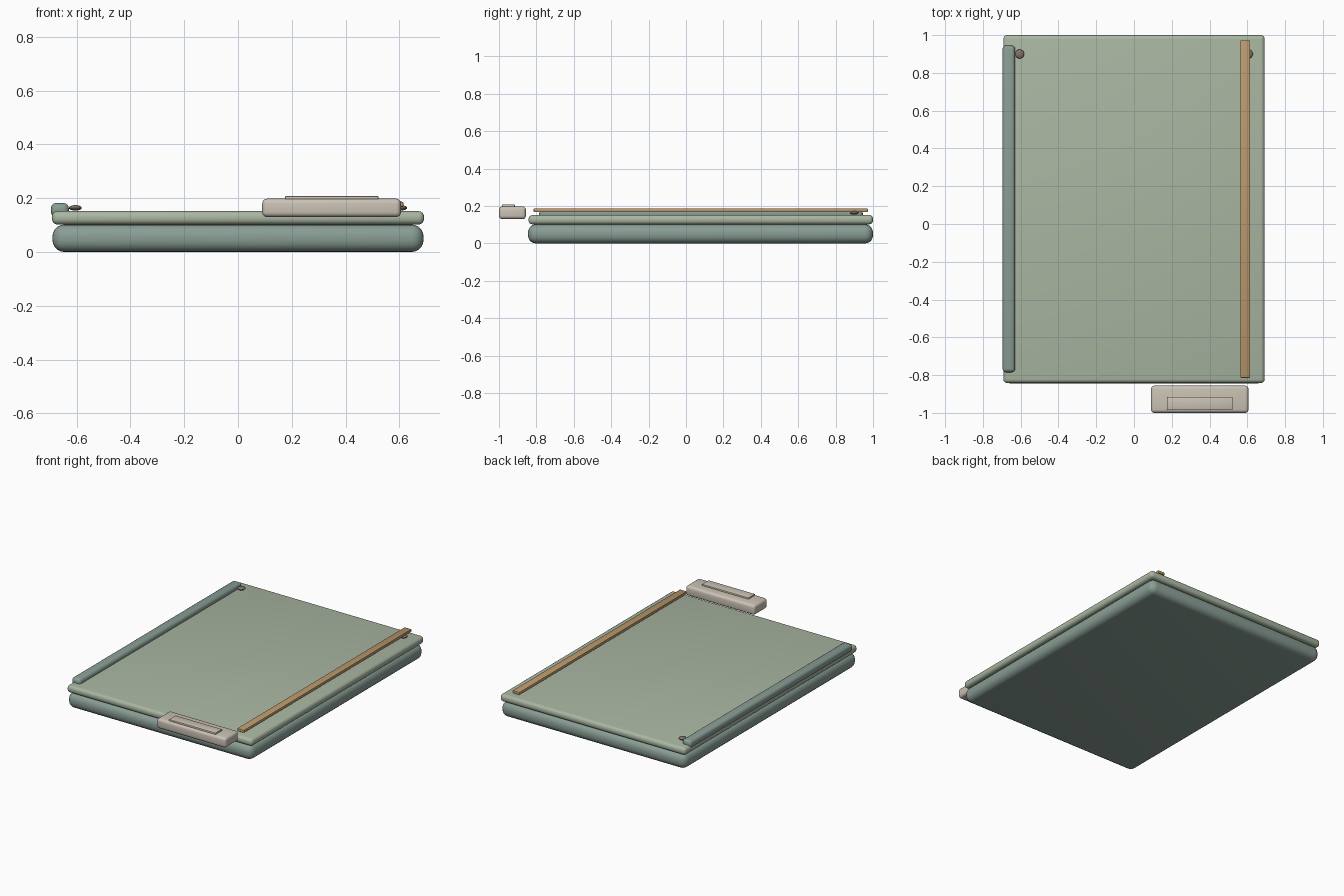
import bpy

if "Cube" in bpy.data.objects:
    bpy.data.objects.remove(bpy.data.objects["Cube"])


def material(name, rgb):
    m = bpy.data.materials.new(name)
    m.diffuse_color = (*rgb, 1)
    m.use_nodes = True
    m.node_tree.nodes["Principled BSDF"].inputs["Base Color"].default_value = m.diffuse_color
    return m


def smooth(ob):
    bpy.ops.object.select_all(action='DESELECT')
    ob.select_set(True)
    bpy.context.view_layer.objects.active = ob
    bpy.ops.object.shade_smooth_by_angle()


def box(name, x, y, z, bevel, mat, segments=4):
    """Rounded box from (min, max) ranges on each axis."""
    bpy.ops.mesh.primitive_cube_add(
        size=1, location=[(a + b) / 2 for a, b in (x, y, z)])
    ob = bpy.context.object
    ob.name = name
    ob.scale = [b - a for a, b in (x, y, z)]
    bpy.ops.object.transform_apply(location=False, rotation=False, scale=True)
    mod = ob.modifiers.new("rounding", 'BEVEL')
    mod.width = bevel
    mod.segments = segments
    bpy.ops.object.modifier_apply(modifier=mod.name)
    ob.data.materials.append(mat)
    smooth(ob)
    return ob


dark_green = material("dark_green", (0.25, 0.34, 0.30))
light_green = material("light_green", (0.40, 0.47, 0.36))
tan = material("tan", (0.50, 0.32, 0.15))
cream = material("cream", (0.60, 0.54, 0.46))
brown = material("brown", (0.22, 0.17, 0.14))

# Thick lower slab and thin cover
box("lower_slab", (-0.69, 0.69), (-0.845, 1.0), (0, 0.102), 0.044, dark_green, 5)
box("cover", (-0.692, 0.692), (-0.842, 1.0), (0.102, 0.152), 0.021, light_green)

# Spine along the left edge and strap along the right
box("spine", (-0.696, -0.629), (-0.785, 0.945), (0.13, 0.182), 0.02, dark_green)
box("strap", (0.563, 0.615), (-0.815, 0.972), (0.167, 0.187), 0.005, tan, 2)

# Clasp at the front with its raised label plate
box("clasp", (0.09, 0.606), (-1.0, -0.856), (0.13, 0.198), 0.018, cream)
box("label_plate", (0.175, 0.522), (-0.985, -0.915), (0.192, 0.208), 0.003, cream, 2)

# Flattened studs at the back corners
for side, x in (("left", -0.605), ("right", 0.605)):
    bpy.ops.mesh.primitive_uv_sphere_add(
        segments=24, ring_count=12, radius=0.024, location=(x, 0.9, 0.164))
    stud = bpy.context.object
    stud.name = side + "_stud"
    stud.scale.z = 0.42
    bpy.ops.object.transform_apply(location=False, rotation=False, scale=True)
    stud.data.materials.append(brown)
    smooth(stud)
